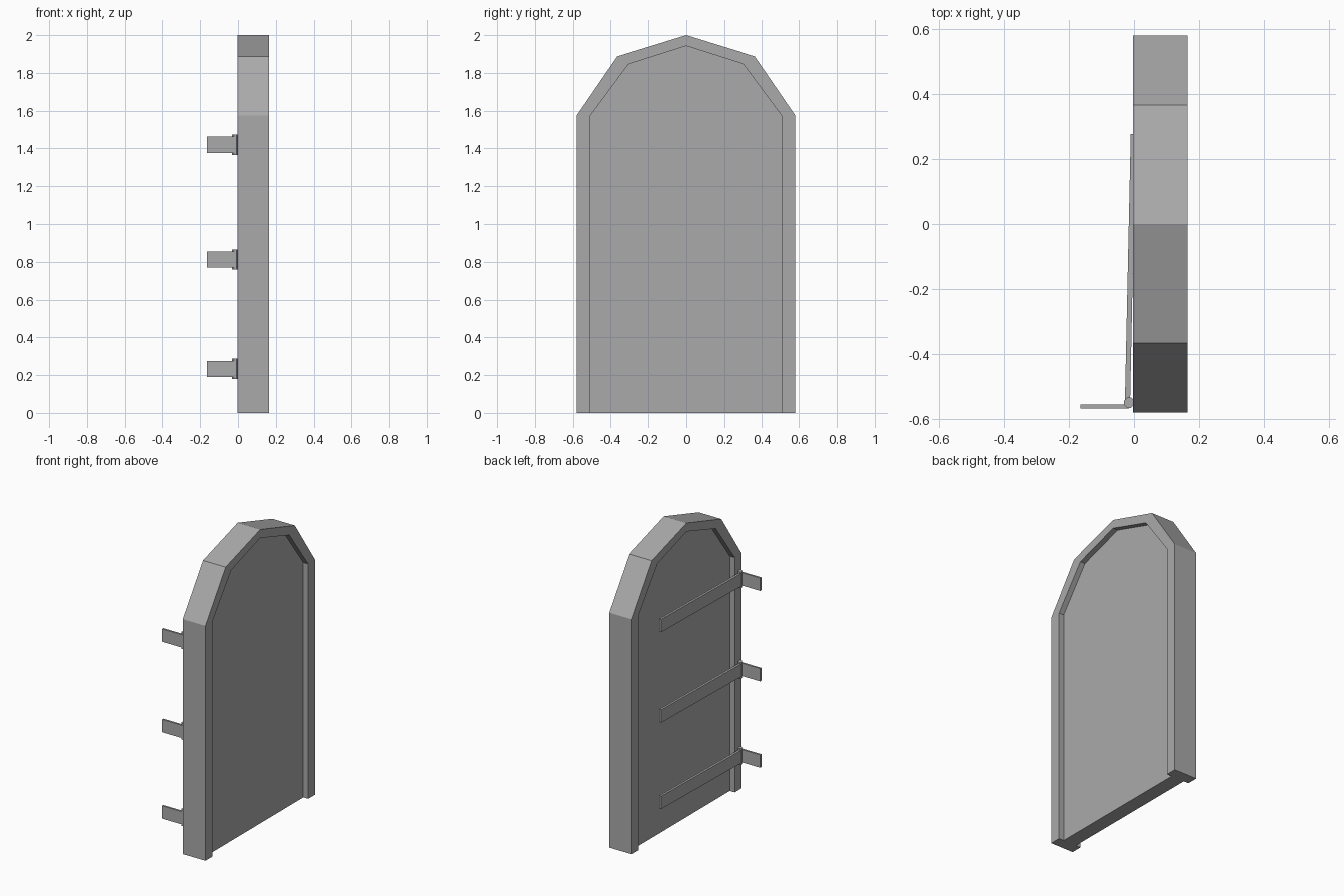
import bpy
import bmesh
import math

cube = bpy.data.objects.get("Cube")
if cube:
    bpy.data.objects.remove(cube, do_unlink=True)

GREY = (0.4, 0.4, 0.4, 1.0)
grey = bpy.data.materials.new("plain grey")
grey.use_nodes = True
grey.diffuse_color = GREY
grey.node_tree.nodes["Principled BSDF"].inputs["Base Color"].default_value = GREY


def prism(name, points, depth):
    """Extrude a closed 3D outline along the depth vector."""
    bm = bmesh.new()
    face = bm.faces.new([bm.verts.new(p) for p in points])
    result = bmesh.ops.extrude_face_region(bm, geom=[face], use_keep_orig=True)
    moved = [v for v in result["geom"] if isinstance(v, bmesh.types.BMVert)]
    bmesh.ops.translate(bm, verts=moved, vec=depth)
    bmesh.ops.recalc_face_normals(bm, faces=bm.faces)
    mesh = bpy.data.meshes.new(name)
    bm.to_mesh(mesh)
    bm.free()
    mesh.materials.append(grey)
    obj = bpy.data.objects.new(name, mesh)
    bpy.context.collection.objects.link(obj)
    return obj


def arch(half):
    """Mirror half an arch outline, given from the foot to the apex."""
    return half + [(-y, z) for y, z in reversed(half[:-1])]


def upright(name, outline, x0, x1):
    return prism(name, [(x0, y, z) for y, z in outline], (x1 - x0, 0, 0))


def flat(name, outline, z0, z1):
    return prism(name, [(x, y, z0) for x, y in outline], (0, 0, z1 - z0))


# Door frame (open at the foot) and recessed panel
outer = arch([(0.58, 0), (0.58, 1.575), (0.366, 1.887), (0, 2)])
inner = arch([(0.507, 0), (0.507, 1.575), (0.307, 1.845), (0, 1.943)])
upright("door_frame", outer + inner[::-1], -0.003, 0.165)
upright("door_panel", inner, 0.033, 0.129)

# Three hinges: slanted strap, pin and wall plate
strap = [(-0.010, 0.277), (0.005, 0.277), (-0.012, -0.55), (-0.028, -0.55)]
plate = [(-0.165, -0.568), (-0.165, -0.555), (-0.015, -0.555), (-0.015, -0.568)]
pin = [(-0.015 + 0.017 * math.cos(i * math.pi / 4 + math.pi / 8),
        -0.55 + 0.017 * math.sin(i * math.pi / 4 + math.pi / 8)) for i in range(8)]
for label, z in (("lower", 0.233), ("middle", 0.812), ("upper", 1.419)):
    flat(label + "_hinge_strap", strap, z - 0.043, z + 0.043)
    flat(label + "_hinge_plate", plate, z - 0.043, z + 0.043)
    flat(label + "_hinge_pin", pin, z - 0.054, z + 0.054)
